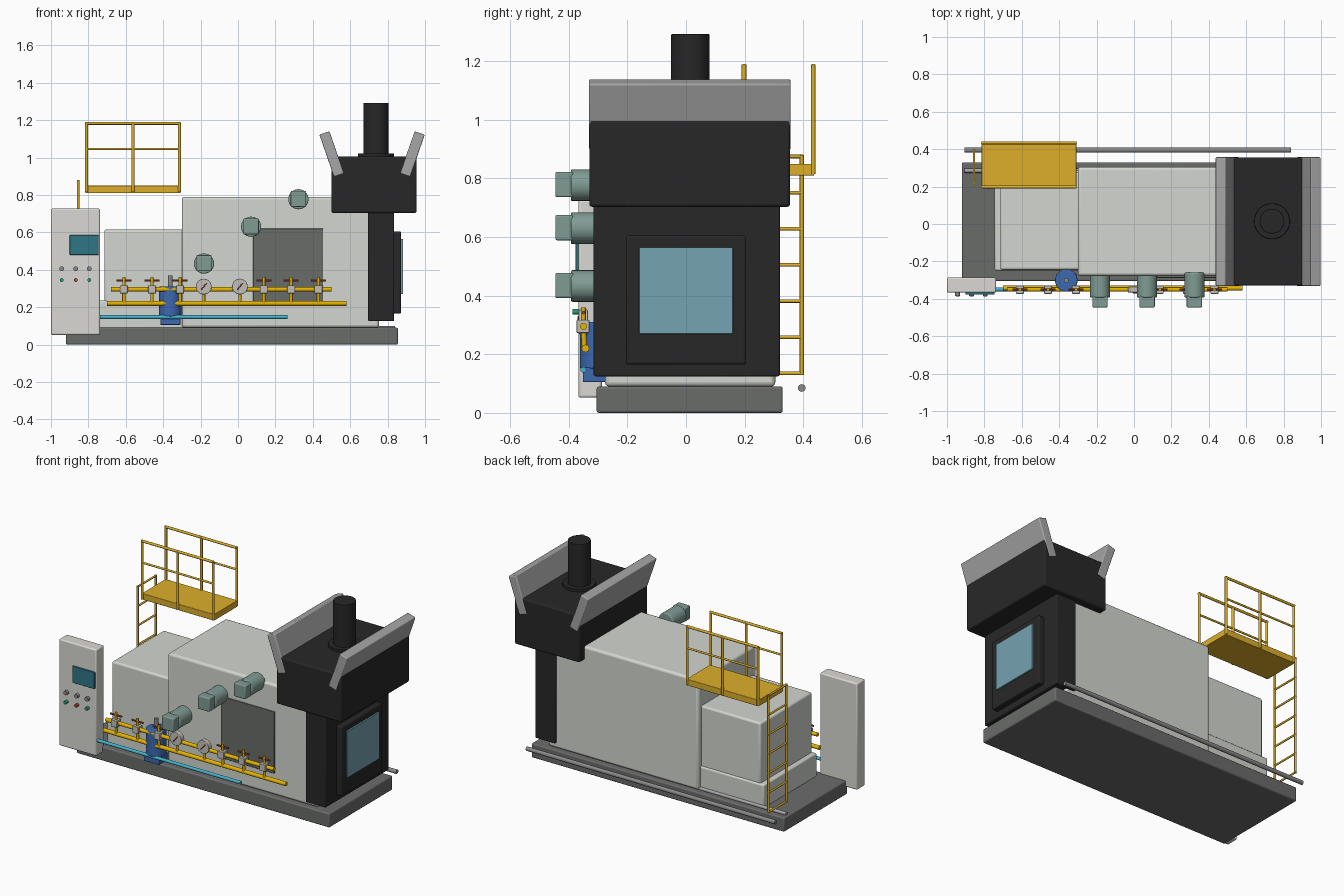
import bpy, bmesh, math
from mathutils import Vector

if "Cube" in bpy.data.objects:
    bpy.data.objects.remove(bpy.data.objects["Cube"])

MATS = {}


def mat(name, hexcol):
    rgb = [int(hexcol[i:i + 2], 16) / 255 for i in (0, 2, 4)]
    m = bpy.data.materials.new(name)
    m.diffuse_color = [c / 12.92 if c < 0.04 else ((c + 0.055) / 1.055) ** 2.4 for c in rgb] + [1]
    m.use_nodes = True
    m.node_tree.nodes["Principled BSDF"].inputs["Base Color"].default_value = m.diffuse_color
    MATS[name] = m


for n, h in dict(cream="D3D6D0", cabinet="DAD9D3", dark="6A6C6A", black="272727", silver="A6A6A6",
                 yellow="DDAF2A", pipe="E6B400", cyan="45B4CC", screen="2F7686", glass="75A3B1",
                 teal="809C94", blue="3C68B0", red="A84A32", steel="8A8A8C", green="22A078",
                 valve="C4C0BA").items():
    mat(n, h)


def finish(bm, name, m, bevel=0.0):
    me = bpy.data.meshes.new(name)
    bmesh.ops.recalc_face_normals(bm, faces=bm.faces)
    bm.to_mesh(me)
    bm.free()
    ob = bpy.data.objects.new(name, me)
    bpy.context.collection.objects.link(ob)
    me.materials.append(MATS[m])
    if bevel:
        b = ob.modifiers.new("edge_round", 'BEVEL')
        b.width, b.segments, b.limit_method = bevel, 3, 'ANGLE'
    bpy.ops.object.select_all(action='DESELECT')
    ob.select_set(True)
    bpy.context.view_layer.objects.active = ob
    bpy.ops.object.shade_smooth_by_angle(angle=math.radians(35))
    return ob


def box(name, x, y, z, m, bevel=0.0):
    """Box from (min, max) ranges."""
    bm = bmesh.new()
    bmesh.ops.create_cube(bm, size=1)
    for v in bm.verts:
        v.co = Vector([r[0] + (r[1] - r[0]) * (c + 0.5) for r, c in zip((x, y, z), v.co)])
    return finish(bm, name, m, bevel)


def rod(name, a, b, r, m, seg=16, bevel=0.0):
    """Cylinder between two points."""
    a, b = Vector(a), Vector(b)
    bm = bmesh.new()
    bmesh.ops.create_cone(bm, cap_ends=True, segments=seg, radius1=r, radius2=r, depth=(b - a).length)
    q = (b - a).to_track_quat('Z', 'Y')
    for v in bm.verts:
        v.co = q @ v.co + (a + b) / 2
    return finish(bm, name, m, bevel)


def prism(name, profile, y0, y1, m, bevel=0.0):
    """XZ profile extruded along y."""
    bm = bmesh.new()
    f = bm.faces.new([bm.verts.new((x, y0, z)) for x, z in profile])
    ext = bmesh.ops.extrude_face_region(bm, geom=[f])["geom"]
    for v in ext:
        if isinstance(v, bmesh.types.BMVert):
            v.co.y = y1
    return finish(bm, name, m, bevel)


# Base and main housings
box("base_plinth", (-0.92, 0.855), (-0.305, 0.33), (0, 0.09), "dark", 0.008)
box("main_housing", (-0.3, 0.755), (-0.277, 0.305), (0.09, 0.79), "cream", 0.015)
box("rear_housing", (-0.715, -0.29), (-0.245, 0.275), (0.22, 0.615), "cream", 0.012)
box("rear_step", (-0.745, -0.29), (-0.25, 0.285), (0.085, 0.235), "cream", 0.01)
box("access_panel", (0.08, 0.455), (-0.288, -0.26), (0.23, 0.62), "dark", 0.004)

# Black end column with viewing window
box("end_column", (0.695, 0.835), (-0.315, 0.32), (0.125, 0.72), "black", 0.006)
box("window_frame", (0.825, 0.872), (-0.205, 0.205), (0.165, 0.605), "black", 0.008)
box("window_glass", (0.865, 0.882), (-0.16, 0.16), (0.27, 0.565), "glass", 0.002)

# Exhaust hood, tilted flaps and chimney
box("exhaust_hood", (0.5, 0.955), (-0.33, 0.355), (0.703, 1.005), "black", 0.01)
flap = [(0.435, 1.122), (0.489, 1.14), (0.567, 0.915), (0.513, 0.897)]
prism("hood_flap_left", flap, -0.331, 0.357, "silver", 0.006)
prism("hood_flap_right", [(1.4335 - x, z) for x, z in flap], -0.331, 0.357, "silver", 0.006)
rod("chimney", (0.738, 0.015, 0.99), (0.738, 0.015, 1.292), 0.066, "black", 32, 0.003)
rod("chimney_flange", (0.738, 0.015, 0.99), (0.738, 0.015, 1.022), 0.096, "black", 32, 0.003)

# Control cabinet
box("control_cabinet", (-1, -0.738), (-0.367, -0.287), (0.052, 0.727), "cabinet", 0.008)
box("control_screen", (-0.9, -0.745), (-0.377, -0.36), (0.48, 0.585), "screen", 0.002)
for i, x in enumerate((-0.943, -0.868, -0.795)):
    rod("control_knob", (x, -0.36, 0.405), (x, -0.385, 0.405), 0.013, "steel")
    rod("control_button", (x, -0.36, 0.345), (x, -0.388, 0.345), 0.01, ("green", "red", "green")[i])

# Three burner motors stepping up the front
for x, z in ((-0.182, 0.433), (0.07, 0.63), (0.323, 0.777)):
    rod("motor_body", (x, -0.26, z), (x, -0.393, z), 0.054, "teal", 24, 0.006)
    box("motor_box", (x - 0.041, x + 0.041), (-0.446, -0.385), (z - 0.041, z + 0.045), "teal", 0.006)

# Pipes
PY = -0.35
rod("upper_gas_pipe", (-0.68, PY, 0.295), (0.5, PY, 0.295), 0.012, "pipe")
rod("lower_gas_pipe", (-0.7, -0.343, 0.22), (0.58, -0.343, 0.22), 0.013, "pipe")
rod("water_pipe", (-0.74, PY, 0.147), (0.265, PY, 0.147), 0.01, "cyan")
rod("rear_conduit", (-0.905, 0.395, 0.085), (0.84, 0.395, 0.085), 0.013, "steel")
rod("inner_conduit", (-0.905, 0.285, 0.095), (0.68, 0.285, 0.095), 0.011, "silver")

# Valves with red handles
for x in (-0.61, -0.46, -0.31, 0.138, 0.284, 0.43):
    box("valve_body", (x - 0.021, x + 0.021), (PY - 0.023, PY + 0.02), (0.273, 0.317), "valve", 0.003)
    rod("valve_stem", (x, PY, 0.31), (x, PY, 0.36), 0.008, "pipe")
    rod("valve_handle", (x - 0.04, PY, 0.342), (x + 0.04, PY, 0.342), 0.006, "red", 10)
    rod("valve_stub", (x, -0.346, 0.22), (x, PY, 0.28), 0.009, "pipe")

# Pressure gauges
for x, d in ((-0.183, 0.015), (0.01, 0.015)):
    rod("gauge_dial", (x, -0.335, 0.31), (x, -0.366, 0.31), 0.042, "valve", 32, 0.003)
    rod("gauge_needle", (x - d, -0.368, 0.292), (x + d, -0.368, 0.328), 0.003, "red", 8)
    rod("gauge_stem", (x, -0.345, 0.22), (x, PY, 0.29), 0.008, "pipe")

# Blue pump
box("pump_foot", (-0.415, -0.308), (-0.352, -0.265), (0.105, 0.155), "blue", 0.004)
rod("pump_body", (-0.362, -0.302, 0.15), (-0.362, -0.302, 0.31), 0.06, "blue", 32, 0.006)
rod("pump_shaft", (-0.362, -0.302, 0.3), (-0.362, -0.302, 0.37), 0.013, "steel")

# Platform with two railings
box("platform_deck", (-0.815, -0.308), (0.2, 0.437), (0.81, 0.85), "yellow", 0.003)
for y in (0.198, 0.434):
    for x in (-0.81, -0.561, -0.313):
        rod("railing_post", (x, y, 0.815), (x, y, 1.188), 0.008, "yellow", 12)
    for z, r in ((1.183, 0.008), (1.046, 0.006)):
        rod("railing_bar", (-0.815, y, z), (-0.308, y, z), r, "yellow", 12)

# Ladder
for y in (0.215, 0.395):
    rod("ladder_stile", (-0.855, y, 0.13), (-0.855, y, 0.88), 0.007, "yellow", 12)
for i in range(7):
    z = 0.135 + i * 0.1233
    rod("ladder_rung", (-0.855, 0.21, z), (-0.855, 0.4, z), 0.006, "yellow", 12)
